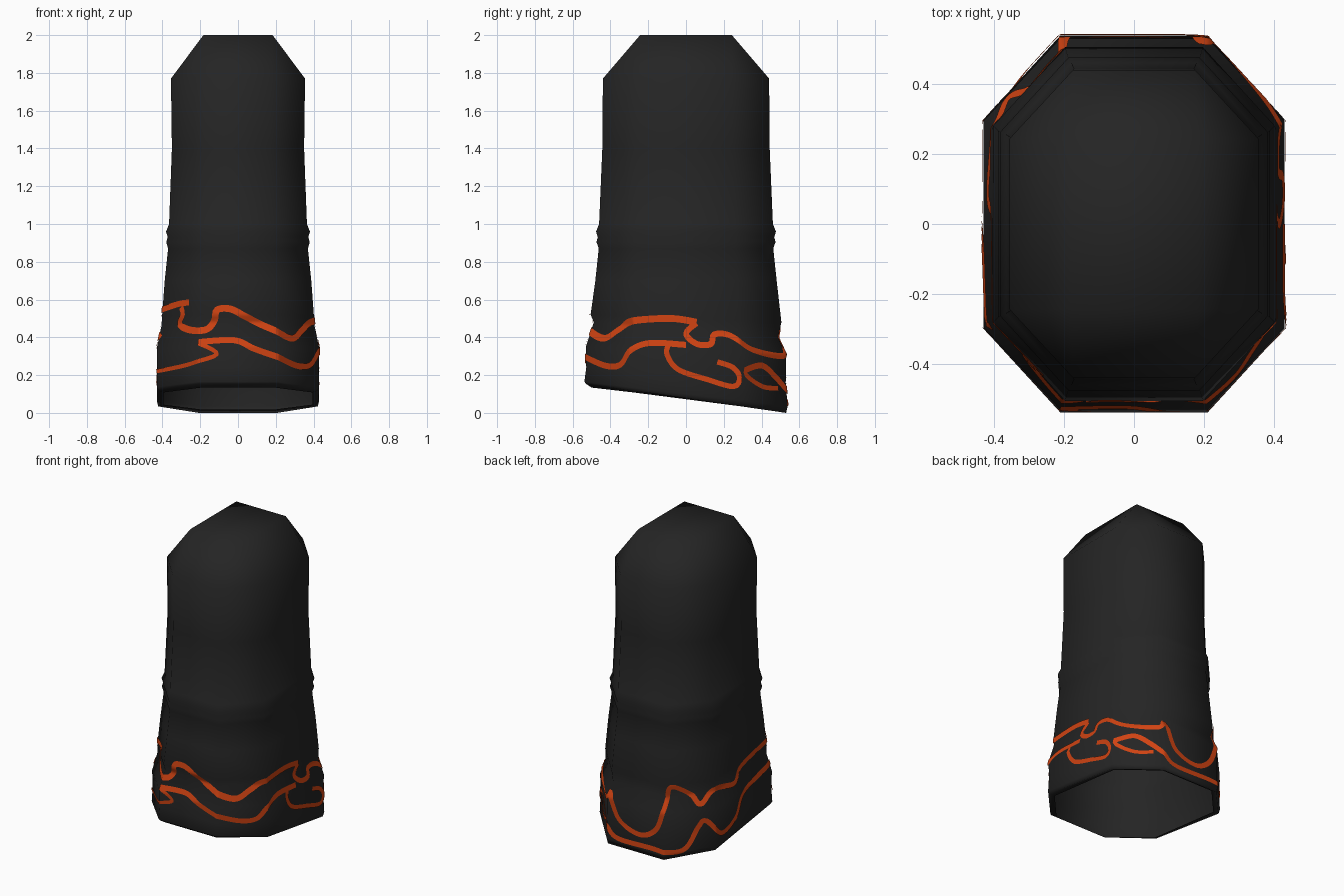
import bpy, bmesh, math

if "Cube" in bpy.data.objects:
    bpy.data.objects.remove(bpy.data.objects["Cube"])

def material(name, rgb):
    m = bpy.data.materials.new(name)
    m.diffuse_color = (*rgb, 1)
    m.use_nodes = True
    m.node_tree.nodes["Principled BSDF"].inputs["Base Color"].default_value = m.diffuse_color
    return m

BLACK = material("charcoal cloth", (0.018, 0.018, 0.018))
ORANGE = material("burnt orange", (0.62, 0.055, 0.006))

# Octagonal cross-section (unit size), counter-clockwise from front left
OCT = [(-.49, -1), (.49, -1), (1, -.555), (1, .555),
       (.49, 1), (-.49, 1), (-1, .555), (-1, -.555)]
SIDES = [.41, .33, .6, .33, .41, .33, .6, .33]
CUM = [sum(SIDES[:i]) for i in range(9)]

# Profile rings: centre height, tilt, half width x, half depth y
RINGS = [(1.77, 0, .355, .44), (1.4, 0, .35, .443), (1.0, 0, .365, .46),
         (.96, 0, .381, .476), (.93, 0, .372, .467), (.905, 0, .38, .474),
         (.87, 0, .37, .462), (.7, 0, .388, .48), (.5, .02, .402, .505),
         (.44, .04, .405, .488), (.33, .02, .43, .53), (.2, .04, .427, .528),
         (.1, .065, .43, .538), (.077, .077, .422, .53)]
HEM = (.076, .058, .395, .5)

def finish(bm, name, mat):
    me = bpy.data.meshes.new(name)
    bm.to_mesh(me)
    bm.free()
    me.materials.append(mat)
    for f in me.polygons:
        f.use_smooth = True
    ob = bpy.data.objects.new(name, me)
    bpy.context.collection.objects.link(ob)
    return ob

# Sleeve: octagonal tube, closed at the top, slanted and folded in at the hem
bm = bmesh.new()
loops = [[bm.verts.new((hx * cx, hy * cy, zc - t * cy)) for cx, cy in OCT]
         for zc, t, hx, hy in RINGS + [HEM]]
for a, b in zip(loops, loops[1:]):
    for i in range(8):
        j = (i + 1) % 8
        bm.faces.new((a[i], b[i], b[j], a[j]))
# Cap: rectangle with four sloping sides and four corner triangles
top = [bm.verts.new((sx * .183, sy * .243, 2)) for sx, sy in
       [(-1, -1), (1, -1), (1, 1), (-1, 1)]]
bm.faces.new(top)
r = loops[0]
for k in range(4):
    n = (k + 1) % 4
    i = 2 * k
    bm.faces.new((r[i], r[i + 1], top[n], top[k]))
    bm.faces.new((r[i + 1], r[(i + 2) % 8], top[n]))
finish(bm, "sleeve", BLACK)

def to_arc(p):
    turns, q = divmod(p, 8)
    i = int(q)
    return turns * CUM[8] + CUM[i] + (q - i) * SIDES[i]

def on_surface(s, z, lift=.005):
    """Point on the sleeve at perimeter distance s and height z."""
    s %= CUM[8]
    i = max(k for k in range(8) if CUM[k] <= s)
    f = (s - CUM[i]) / SIDES[i]
    a, b = OCT[i], OCT[(i + 1) % 8]
    cx, cy = (a[k] + (b[k] - a[k]) * f for k in (0, 1))
    low = RINGS[-1][0] - RINGS[-1][1] * cy
    z = max(z, low + .002)
    for u, l in zip(RINGS, RINGS[1:]):
        zu, zl = u[0] - u[1] * cy, l[0] - l[1] * cy
        if zl <= z <= zu:
            g = (z - zl) / (zu - zl)
            break
    hx, hy = (l[k] + (u[k] - l[k]) * g + lift for k in (2, 3))
    return (hx * cx, hy * cy, z)

def smooth_path(pts, step=.012):
    """Catmull-Rom curve through the points."""
    pts = [pts[0]] + pts + [pts[-1]]
    out = []
    for a, b, c, d in zip(pts, pts[1:], pts[2:], pts[3:]):
        n = max(3, int(math.dist(b, c) / step))
        for k in range(n):
            t = k / n
            out.append(tuple(.5 * (2 * b[m] + (c[m] - a[m]) * t
                       + (2 * a[m] - 5 * b[m] + 4 * c[m] - d[m]) * t * t
                       + (3 * b[m] - a[m] - 3 * c[m] + d[m]) * t ** 3) for m in (0, 1)))
    return out + [pts[-1]]

def ribbon(name, pts, width=.032):
    """Thin painted line; points are (corner number, height)."""
    path = smooth_path([(to_arc(p), z) for p, z in pts])
    bm = bmesh.new()
    prev = None
    for i, (s, z) in enumerate(path):
        a, b = path[max(i - 1, 0)], path[min(i + 1, len(path) - 1)]
        ds, dz = b[0] - a[0], b[1] - a[1]
        n = math.hypot(ds, dz) or 1
        row = [bm.verts.new(on_surface(s - dz / n * w * width, z + ds / n * w * width))
               for w in (-.5, -.25, 0, .25, .5)]
        if prev:
            for k in range(4):
                bm.faces.new((prev[k], row[k], row[k + 1], prev[k + 1]))
        prev = row
    finish(bm, name, ORANGE)

# Upper wave: front crest, then right side round the back to the left
ribbon("upper_wave_front", [(-.5, .56), (-.45, .52), (-.52, .47), (-.25, .44), (.08, .44),
                            (.19, .49), (.22, .545), (.4, .55), (.6, .51), (.9, .45),
                            (1.35, .395), (1.65, .44), (1.95, .485), (2.35, .5), (2.6, .48)], .036)
ribbon("upper_wave_back", [(2.6, .475), (2.5, .42), (2.6, .365), (2.73, .365), (2.77, .415),
                           (2.92, .41), (3.25, .335), (3.9, .30), (4.03, .34), (4.22, .18),
                           (4.58, .125), (4.85, .186), (4.98, .325), (5.11, .47), (5.5, .41),
                           (5.7, .35), (6, .43), (6.35, .4), (6.5, .48), (6.95, .54),
                           (7.4, .575), (7.7, .585)])
# Lower wave: front, right-hand curls, then round the back to the left
ribbon("lower_wave_front", [(0, .375), (.45, .385), (.7, .34), (.97, .30), (1.45, .25),
                            (1.78, .255), (2, .33), (2.17, .37), (2.5, .36)])
ribbon("lower_curl_front", [(0, .37), (.2, .33), (.2, .3), (-.25, .255), (-1, .22)], .022)
ribbon("lower_curl_right", [(2.34, .36), (2.33, .31), (2.43, .23), (2.7, .175), (2.92, .14),
                            (2.98, .185), (2.92, .24), (2.78, .27)], .028)
ribbon("lower_hook_right", [(3.1, .24), (3.1, .2), (3.45, .14), (3.8, .13)], .025)
ribbon("lower_wave_back", [(3.1, .23), (3.45, .25), (3.75, .19), (4.0, .12), (4.2, .06),
                           (4.8, .06), (5.37, .06), (5.65, .2), (5.8, .24), (6.1, .13),
                           (6.35, .18), (6.5, .32), (6.95, .39), (7.05, .42)])
